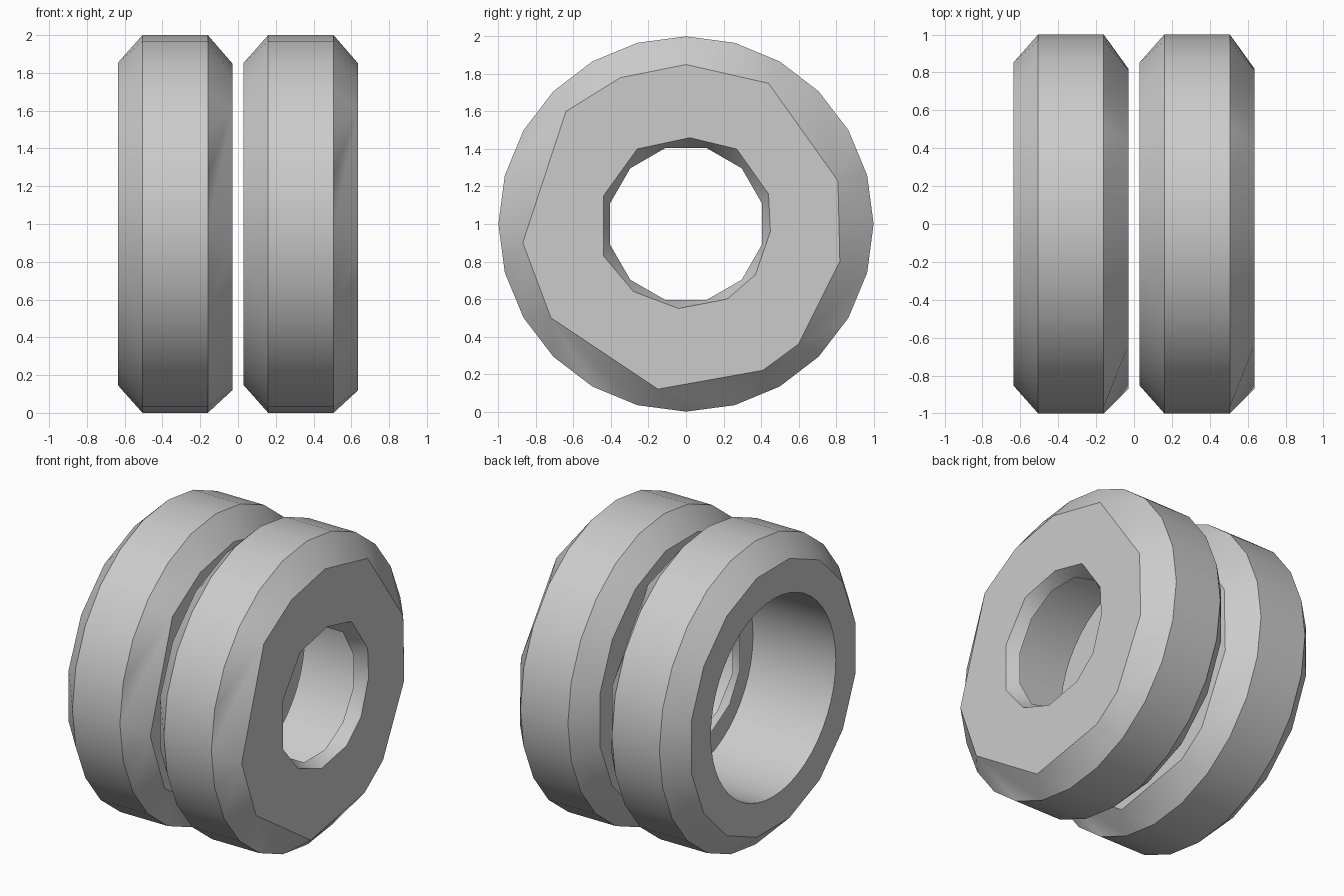
import bpy
import bmesh
from math import atan2, cos, sin, tau, radians

cube = bpy.data.objects.get("Cube")
if cube:
    bpy.data.objects.remove(cube, do_unlink=True)

grey = bpy.data.materials.new("plain_grey")
grey.use_nodes = True
grey.diffuse_color = (0.6, 0.6, 0.6, 1)
grey.node_tree.nodes["Principled BSDF"].inputs["Base Color"].default_value = (0.6, 0.6, 0.6, 1)

# Worn outlines of the outer side face and its centre hole, as (y, z) from the axle
SIDE_FACE = [(0, .85), (.44, .75), (.81, .23), (.82, -.2), (.6, -.64), (.41, -.78),
             (-.15, -.88), (-.72, -.5), (-.87, -.1), (-.64, .6), (-.35, .78)]
CENTRE_HOLE = [(.02, .46), (.27, .4), (.44, .16), (.45, -.04), (.37, -.27), (.22, -.4),
               (-.04, -.45), (-.28, -.36), (-.44, -.17), (-.44, .15), (-.26, .4)]


def circle(radius, sides, turn=0.0):
    return [(radius * cos(tau * (i + turn) / sides), radius * sin(tau * (i + turn) / sides))
            for i in range(sides)]


def angle(p):
    return atan2(p[1], p[0]) % tau


def add_ring(bm, x, points):
    """Vertices of one loop around the axle, paired with their angles."""
    return [(angle(p), bm.verts.new((x, p[0], p[1]))) for p in sorted(points, key=angle)]


def join_rings(bm, a, b):
    """Triangle strip between two loops that may differ in vertex count."""
    def at(ring, k):
        turns, k = divmod(k, len(ring))
        return ring[k][0] + turns * tau, ring[k][1]

    i = j = 0
    while i < len(a) or j < len(b):
        step_a = j >= len(b) or (i < len(a) and at(a, i + 1)[0] <= at(b, j + 1)[0])
        if step_a:
            bm.faces.new((at(a, i)[1], at(b, j)[1], at(a, i + 1)[1]))
            i += 1
        else:
            bm.faces.new((at(a, i)[1], at(b, j)[1], at(b, j + 1)[1]))
            j += 1


def build_wheel(name, centre_x):
    half = 0.303
    sections = [
        (half - 0.08, circle(0.42, 12, 0.5)),   # inner edge of hole lip
        (half, CENTRE_HOLE),
        (half, SIDE_FACE),
        (0.173, circle(1, 24)),                 # tread shoulders
        (-0.173, circle(1, 24)),
        (-half, circle(0.87, 16, 0.5)),         # open side
        (-half, circle(0.65, 48)),              # deep round bore
        (half - 0.003, circle(0.65, 48)),
        (half - 0.003, CENTRE_HOLE),            # back of the side face
    ]
    bm = bmesh.new()
    rings = [add_ring(bm, x, pts) for x, pts in sections]
    for a, b in zip(rings, rings[1:]):
        join_rings(bm, a, b)
    mesh = bpy.data.meshes.new(name)
    bm.to_mesh(mesh)
    bm.free()
    mesh.materials.append(grey)
    wheel = bpy.data.objects.new(name, mesh)
    wheel.location = (centre_x, 0, 1)
    bpy.context.collection.objects.link(wheel)
    return wheel


# Two identical wheels side by side, both facing the same way
wheels = [build_wheel("right_wheel", -0.333), build_wheel("left_wheel", 0.333)]
bpy.ops.object.select_all(action="DESELECT")
for wheel in wheels:
    wheel.select_set(True)
bpy.context.view_layer.objects.active = wheels[0]
bpy.ops.object.shade_smooth_by_angle(angle=radians(30))
